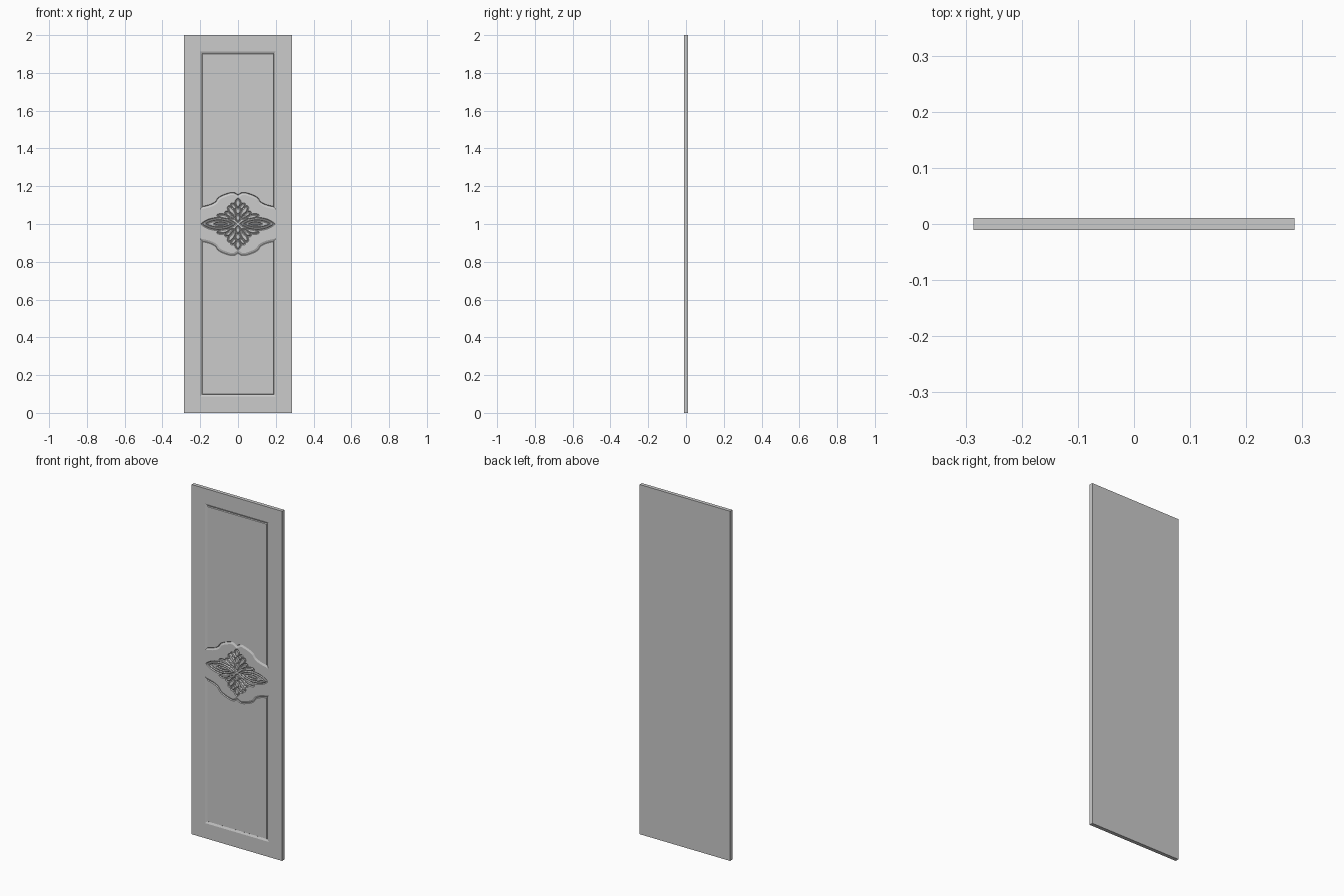
import bpy, bmesh, math
from mathutils import Vector

if "Cube" in bpy.data.objects:
    bpy.data.objects.remove(bpy.data.objects["Cube"])

W, T, H = 0.572, 0.021, 2.0
FRONT = -T / 2
MID = 1.0


def spline(pts, n=5):
    """Open Catmull-Rom curve through 2D points."""
    p = [Vector(q) for q in pts]
    p = [2 * p[0] - p[1]] + p + [2 * p[-1] - p[-2]]
    out = []
    for i in range(1, len(p) - 2):
        a, b, c, d = p[i - 1:i + 3]
        for k in range(n):
            t = k / n
            out.append(0.5 * (2 * b + (c - a) * t + (2 * a - 5 * b + 4 * c - d) * t * t
                              + (3 * b - a - 3 * c + d) * t ** 3))
    return out + [p[-2]]


def petal(base, tip, w, k=0.0, n=22):
    """Closed petal from base to tip: k=0 is round, k=1 is pointed."""
    b, t = Vector(base), Vector(tip)
    side = Vector((b.y - t.y, t.x - b.x)).normalized()
    out = []
    for i in range(n):
        a = 2 * math.pi * i / n
        s = math.sin(a)
        out.append(b + (t - b) * (1 - math.cos(a)) / 2 - side * w * s * abs(s) ** k)
    return out


def groove(bm, pts, left, right, depth):
    """Closed V-section cutter swept along a loop on the front face."""
    out = 0.004
    f = (depth + out) / depth
    n = len(pts)
    rings = []
    for i in range(n):
        p, q, r = pts[i - 1], pts[i], pts[(i + 1) % n]
        d1, d2 = (q - p).normalized(), (r - q).normalized()
        n1, n2 = Vector((-d1.y, d1.x)), Vector((-d2.y, d2.x))
        m = n1 + n2
        m = m.normalized() if m.length > 1e-4 else n1
        m = m / max(m.dot(n1), 0.6)
        a, b = q + m * left * f, q - m * right * f
        rings.append([bm.verts.new((a.x, FRONT - out, a.y)),
                      bm.verts.new((b.x, FRONT - out, b.y)),
                      bm.verts.new((q.x, FRONT + depth, q.y))])
    for i in range(n):
        r, s = rings[i], rings[(i + 1) % n]
        for j in range(3):
            k = (j + 1) % 3
            bm.faces.new((r[j], r[k], s[k], s[j]))


def new_object(name, bm):
    me = bpy.data.meshes.new(name)
    bm.to_mesh(me)
    bm.free()
    ob = bpy.data.objects.new(name, me)
    bpy.context.collection.objects.link(ob)
    return ob


# Door slab
bm = bmesh.new()
bmesh.ops.create_cube(bm, size=1)
for v in bm.verts:
    v.co = (v.co.x * W, v.co.y * T, v.co.z * H + MID)
door = new_object("door_panel", bm)

cut = bmesh.new()

# Upper and lower panel outlines, each with a scalloped edge facing the middle
half = spline([(-0.19, 0.09), (-0.15, 0.10), (-0.12, 0.115), (-0.10, 0.14),
               (-0.06, 0.158), (-0.025, 0.165), (0, 0.152)])
edge = half + [Vector((-p.x, p.y)) for p in reversed(half[:-1])]
outline = edge + [Vector((0.19, 0.903)), Vector((-0.19, 0.903))]
for s in (1, -1):
    loop = [Vector((p.x, MID + s * p.y)) for p in outline]
    groove(cut, loop if s == 1 else loop[::-1], 0.003, 0.011, 0.005)

# Carved ornament: (base, tip, half width, pointedness), mirrored to each quarter
quarter = [
    ((0.012, 0.036), (0.050, 0.092), 0.013, 0.0),   # upper flower petal
    ((0.020, 0.030), (0.066, 0.062), 0.012, 0.2),   # lower flower petal
    ((0.040, 0.030), (0.108, 0.046), 0.011, 0.3),   # side leaf
    ((0.010, 0.078), (0.034, 0.106), 0.010, 0.0),   # crown bead
]
upright = [
    ((0, 0.088), (0, 0.132), 0.014, 0.5),           # crown tip
    ((0, 0.052), (0, 0.086), 0.014, 0.0),           # flower heart
    ((0, 0.012), (0, 0.050), 0.012, 0.3),           # flower stem
]
sideways = [
    ((0.014, 0), (0.190, 0), 0.031, 0.6),           # long leaf
    ((0.034, 0), (0.168, 0), 0.019, 0.6),           # inner leaf
    ((0.060, 0), (0.125, 0), 0.008, 0.6),           # leaf eye
]


def carve(parts, signs):
    for b, t, w, k in parts:
        for sx, sz in signs:
            pts = petal((sx * b[0], MID + sz * b[1]), (sx * t[0], MID + sz * t[1]), w, k)
            groove(cut, pts, 0.0045, 0.0045, 0.004)


carve(quarter, [(1, 1), (-1, 1), (1, -1), (-1, -1)])
carve(upright, [(1, 1), (1, -1)])
carve(sideways, [(1, 1), (-1, 1)])

bmesh.ops.triangulate(cut, faces=cut.faces[:])
bmesh.ops.recalc_face_normals(cut, faces=cut.faces[:])
cutter = new_object("groove_cutter", cut)
cutter.hide_render = True

# Engrave the grooves, then drop the cutter
mod = door.modifiers.new("engrave", 'BOOLEAN')
mod.operation = 'DIFFERENCE'
mod.solver = 'EXACT'
mod.use_self = True
mod.object = cutter
bpy.context.view_layer.update()
dg = bpy.context.evaluated_depsgraph_get()
carved = bpy.data.meshes.new_from_object(door.evaluated_get(dg))
door.modifiers.clear()
door.data = carved
bpy.data.objects.remove(cutter)
